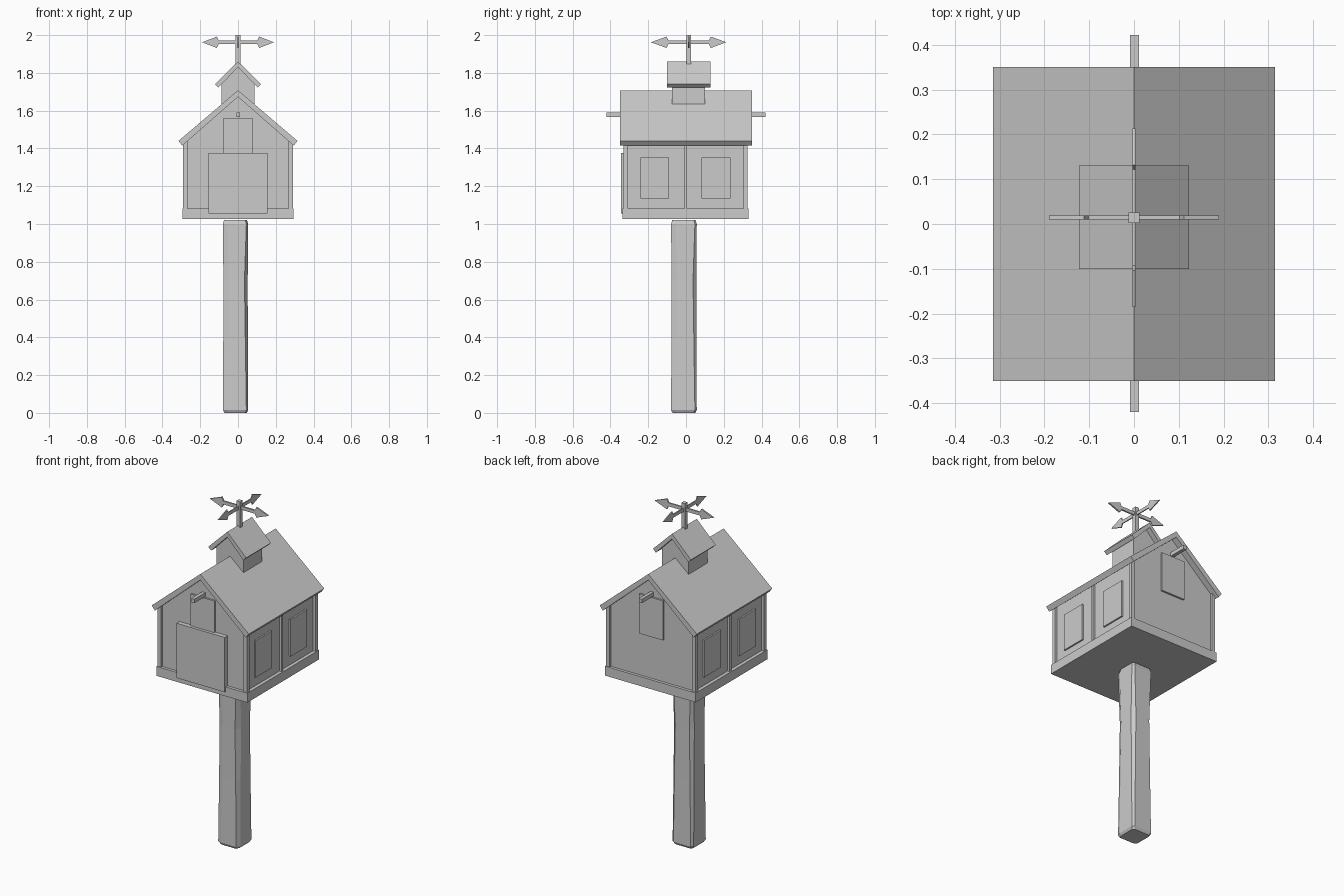
import bpy, bmesh
from mathutils import Vector

cube = bpy.data.objects.get("Cube")
if cube:
    bpy.data.objects.remove(cube, do_unlink=True)

grey = bpy.data.materials.new("plain_grey")
grey.use_nodes = True
tone = (0.6, 0.6, 0.6, 1)
grey.diffuse_color = tone
grey.node_tree.nodes["Principled BSDF"].inputs["Base Color"].default_value = tone


def finish(name, bm):
    bmesh.ops.recalc_face_normals(bm, faces=bm.faces)
    mesh = bpy.data.meshes.new(name)
    bm.to_mesh(mesh)
    bm.free()
    mesh.materials.append(grey)
    obj = bpy.data.objects.new(name, mesh)
    bpy.context.collection.objects.link(obj)
    return obj


def box(name, x, y, z):
    bm = bmesh.new()
    bmesh.ops.create_cube(bm, size=1)
    for v in bm.verts:
        v.co = [r[0] + (c + 0.5) * (r[1] - r[0]) for c, r in zip(v.co, (x, y, z))]
    return finish(name, bm)


def extrude(name, outline, start, depth):
    """Sweep a closed outline of points along a depth vector."""
    bm = bmesh.new()
    face = bm.faces.new([bm.verts.new(Vector(p) + Vector(start)) for p in outline])
    new = bmesh.ops.extrude_face_region(bm, geom=[face])["geom"]
    bmesh.ops.translate(bm, vec=depth, verts=[g for g in new if isinstance(g, bmesh.types.BMVert)])
    return finish(name, bm)


def gable_roof(name, half, eave, apex, drop, inset, thick, y0, y1):
    """Bent slab: eave is the upper edge height, inset and drop square off its end."""
    outline = [(0, 0, apex), (half, 0, eave), (half - inset, 0, eave - drop),
               (0, 0, apex - thick), (inset - half, 0, eave - drop), (-half, 0, eave)]
    return extrude(name, outline, (0, y0, 0), (0, y1 - y0, 0))


def gabled_block(name, half, bottom, wall_top, apex, y0, y1):
    outline = [(-half, 0, bottom), (half, 0, bottom), (half, 0, wall_top),
               (0, 0, apex), (-half, 0, wall_top)]
    return extrude(name, outline, (0, y0, 0), (0, y1 - y0, 0))


# Hewn support post with uneven chamfers and worn ends
bm = bmesh.new()
rings = []
for z, shrink, wear in ((0, 0.88, 0), (0.015, 1, 0), (0.4, 0.97, 0.004),
                        (0.7, 0.96, 0.008), (1.0, 1, 0), (1.022, 0.9, 0)):
    ring = []
    for sx, sy, cx, cy in ((-1, -1, 0.024, 0.01), (1, -1, 0.01, 0.024),
                           (1, 1, 0.012, 0.01), (-1, 1, 0.01, 0.014)):
        a = (sx * (0.067 - cx - wear), sy * 0.068)
        b = (sx * 0.067, sy * (0.068 - cy - wear))
        for px, py in ((b, a) if sx == sy else (a, b)):
            ring.append(bm.verts.new((px * shrink - 0.013, py * shrink - 0.011, z)))
    rings.append(ring)
for low, high in zip(rings, rings[1:]):
    for i in range(8):
        j = (i + 1) % 8
        bm.faces.new((low[i], low[j], high[j], high[i]))
bm.faces.new(rings[0])
bm.faces.new(rings[-1])
finish("support_post", bm)

# House body, base board and main roof
gabled_block("house_body", 0.275, 1.05, 1.44, 1.675, -0.318, 0.314)
box("base_board", (-0.295, 0.295), (-0.335, 0.331), (1.027, 1.082))
gable_roof("main_roof", 0.315, 1.44, 1.708, 0.025, 0.02, 0.035, -0.35, 0.35)

# Corner posts, middle posts and side windows
for sx, side in ((-1, "right"), (1, "left")):
    for y0, y1, end in ((-0.33, -0.308, "front"), (0.304, 0.326, "back")):
        box(f"{side}_{end}_corner_post", sorted((sx * 0.268, sx * 0.29)), (y0, y1), (1.07, 1.445))
    box(f"{side}_middle_post", sorted((sx * 0.27, sx * 0.288)), (-0.009, 0.006), (1.07, 1.445))
    for y0, y1, end in ((-0.242, -0.09), (0.082, 0.236)) and ((-0.242, -0.09, "front"), (0.082, 0.236, "back")):
        box(f"{side}_{end}_window", sorted((sx * 0.27, sx * 0.284)), (y0, y1), (1.135, 1.352))

# Doors, loft hatches and hoist beams
box("front_door", (-0.157, 0.155), (-0.345, -0.31), (1.055, 1.376))
box("front_loft_hatch", (-0.077, 0.077), (-0.328, -0.31), (1.33, 1.562))
box("back_loft_hatch", (-0.077, 0.077), (0.31, 0.325), (1.33, 1.562))
box("front_hoist_beam", (-0.009, 0.011), (-0.42, -0.3), (1.567, 1.59))
box("back_hoist_beam", (-0.009, 0.011), (0.3, 0.422), (1.567, 1.59))

# Cupola
gabled_block("cupola_body", 0.087, 1.6, 1.755, 1.832, -0.074, 0.1)
gable_roof("cupola_roof", 0.123, 1.74, 1.86, 0.018, 0.018, 0.03, -0.1, 0.13)

# Weather vane: mast and four arrows
VANE_Y, VANE_Z = 0.014, 1.962
box("vane_mast", (-0.012, 0.012), (VANE_Y - 0.012, VANE_Y + 0.012), (1.835, 2.0))
half_arrow = [(0, 0.01), (0.102, 0.01), (0.112, 0.03), (0.19, 0)]
outline = half_arrow + [(r, -z) for r, z in reversed(half_arrow[:-1])]
for sign, side in ((-1, "right"), (1, "left")):
    extrude(f"{side}_vane_arrow", [(sign * r, 0, z) for r, z in outline],
            (0, VANE_Y - 0.0045, VANE_Z), (0, 0.009, 0))
for sign, side in ((-1, "front"), (1, "back")):
    extrude(f"{side}_vane_arrow", [(0, sign * r * 1.05, z) for r, z in outline],
            (-0.003, VANE_Y, VANE_Z), (0.006, 0, 0))
